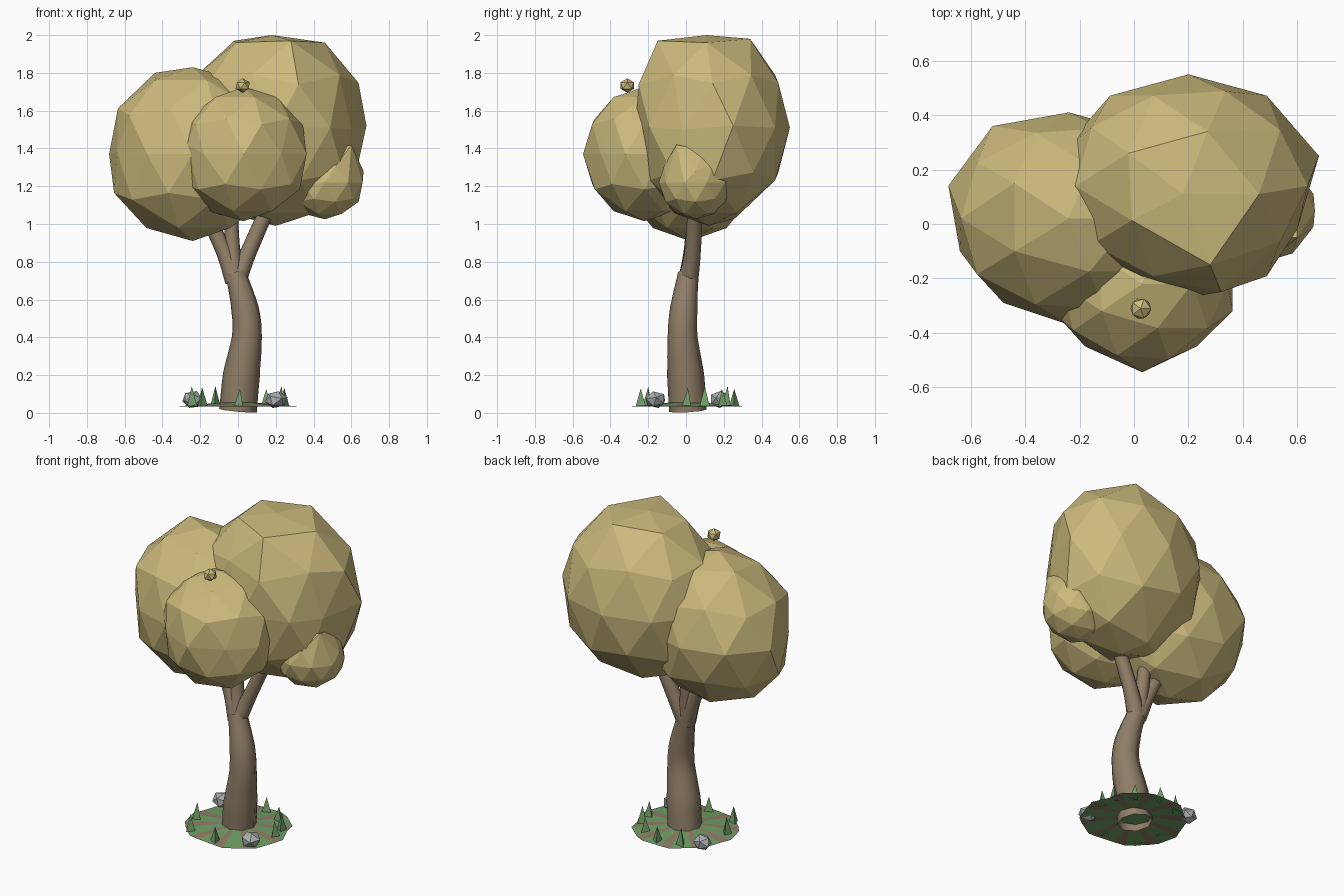
import bpy, bmesh, math, random
from mathutils import Vector, Matrix, Euler

if "Cube" in bpy.data.objects:
    bpy.data.objects.remove(bpy.data.objects["Cube"])

random.seed(4)


def material(name, rgb):
    m = bpy.data.materials.new(name)
    m.diffuse_color = (*rgb, 1)
    m.use_nodes = True
    m.node_tree.nodes["Principled BSDF"].inputs["Base Color"].default_value = m.diffuse_color
    return m


LEAF = material("straw leaf", (0.605, 0.495, 0.205))
BARK = material("brown bark", (0.28, 0.21, 0.135))
GRASS = material("grass green", (0.165, 0.35, 0.135))
STONE = material("stone grey", (0.40, 0.43, 0.42))


def finish(name, bm, *mats):
    bmesh.ops.recalc_face_normals(bm, faces=bm.faces)
    me = bpy.data.meshes.new(name)
    bm.to_mesh(me)
    bm.free()
    for m in mats:
        me.materials.append(m)
    ob = bpy.data.objects.new(name, me)
    bpy.context.collection.objects.link(ob)
    return ob


def blob(name, centre, radii, mat, subdiv=2, rot=(0, 0, 0), pulls=(), jitter=0.0):
    """Faceted ellipsoid; each pull drags its nearest corner to a new place."""
    bm = bmesh.new()
    bmesh.ops.create_icosphere(bm, subdivisions=subdiv, radius=1,
                               matrix=Euler(rot).to_matrix().to_4x4())
    for v in bm.verts:
        v.co *= 1 + random.uniform(-jitter, jitter)
        v.co = Vector(c + r * p for c, r, p in zip(centre, radii, v.co))
    rest = [(v, v.co.copy()) for v in bm.verts]
    for p in pulls:
        p = Vector(p)
        min(rest, key=lambda e: (e[1] - p).length)[0].co = p
    return finish(name, bm, mat)


def tube(name, path, radii, sides=8, steps=4):
    """Tapered smooth open tube through points."""
    pts = [Vector(p) for p in path]
    ext = [2 * pts[0] - pts[1]] + pts + [2 * pts[-1] - pts[-2]]
    line, rad = [], []
    for i in range(len(pts) - 1):
        p0, p1, p2, p3 = ext[i:i + 4]
        for s in range(steps):
            t = s / steps
            line.append(0.5 * (2 * p1 + (p2 - p0) * t + (2 * p0 - 5 * p1 + 4 * p2 - p3) * t ** 2
                               + (3 * p1 - p0 - 3 * p2 + p3) * t ** 3))
            rad.append(radii[i] * (1 - t) + radii[i + 1] * t)
    line.append(pts[-1])
    rad.append(radii[-1])
    bm = bmesh.new()
    rings = []
    for i, (p, r) in enumerate(zip(line, rad)):
        d = (line[min(i + 1, len(line) - 1)] - line[max(i - 1, 0)]).normalized()
        q = Vector((0, 0, 1)).rotation_difference(d)
        rings.append([bm.verts.new(p + q @ Vector((r * math.cos(a), r * math.sin(a), 0)))
                      for a in (math.tau * k / sides for k in range(sides))])
    for a, b in zip(rings, rings[1:]):
        for k in range(sides):
            n = (k + 1) % sides
            bm.faces.new((a[k], a[n], b[n], b[k]))
    ob = finish(name, bm, BARK)
    bpy.ops.object.select_all(action='DESELECT')
    bpy.context.view_layer.objects.active = ob
    ob.select_set(True)
    bpy.ops.object.shade_smooth_by_angle(angle=math.radians(60))
    return ob


# Trunk and branches
tube("trunk", [(0, 0.01, 0.012), (0.018, -0.002, 0.2), (0.047, -0.018, 0.4),
               (0.037, -0.012, 0.55), (-0.012, 0.012, 0.74)],
     [0.1, 0.098, 0.079, 0.073, 0.054])
tube("left_branch", [(-0.015, 0.012, 0.7), (-0.072, 0.03, 0.85), (-0.17, 0.045, 1.06)],
     [0.054, 0.043, 0.038])
tube("middle_branch", [(-0.015, 0.012, 0.7), (-0.03, 0.035, 0.88), (-0.04, 0.055, 1.1)],
     [0.052, 0.04, 0.036])
tube("right_branch", [(-0.008, 0.012, 0.7), (0.055, 0.035, 0.85), (0.165, 0.05, 1.1)],
     [0.053, 0.043, 0.04])

# Crown
blob("large_crown", (0.2, 0.14, 1.51), (0.49, 0.41, 0.53), LEAF, pulls=[
    (0.18, 0.11, 2.0), (0.46, 0.11, 1.96), (0.27, 0.34, 1.98), (-0.02, 0.26, 1.97),
    (0.28, -0.15, 1.97), (0.32, -0.25, 1.74), (0.6, -0.02, 1.5), (0.68, 0.25, 1.52),
    (0.12, 0.26, 1.03), (0.2, 0.12, 0.99)])
blob("left_crown", (-0.24, 0.02, 1.37), (0.465, 0.39, 0.46), LEAF, pulls=[
    (-0.44, 0.15, 1.8), (-0.64, -0.1, 1.38), (-0.48, -0.29, 1.37), (-0.52, 0.36, 1.38)])
blob("front_crown", (0.03, -0.22, 1.37), (0.35, 0.325, 0.355), LEAF, pulls=[
    (0.23, -0.45, 1.37), (-0.18, -0.45, 1.37), (-0.27, -0.35, 1.42)])
blob("small_crown", (0.46, 0.05, 1.22), (0.21, 0.195, 0.195), LEAF, pulls=[
    (0.6, -0.05, 1.42), (0.59, 0.09, 1.39), (0.47, 0.05, 1.41), (0.665, 0.05, 1.28)])
blob("top_bud", (0.025, -0.311, 1.733), (0.042, 0.042, 0.038), LEAF, 1)

# Ground disc: wide grass fans alternating with narrow earth fans
bm = bmesh.new()
COUNT = 10
inner, outer = [], []
for k in range(COUNT):
    for off in (0, 0.64):
        a = math.tau * (k + off) / COUNT
        r = random.uniform(0.28, 0.315)
        inner.append(bm.verts.new((0.085 * math.cos(a), 0.085 * math.sin(a), 0.055)))
        outer.append(bm.verts.new((r * math.cos(a), r * math.sin(a), 0.035)))
for k in range(2 * COUNT):
    n = (k + 1) % (2 * COUNT)
    f = bm.faces.new((inner[k], outer[k], outer[n], inner[n]))
    f.material_index = k % 2
bm.faces.new(inner)
finish("ground_disc", bm, GRASS, BARK)

# Grass blades
blades = [(0.01, -0.24), (0.245, 0.01), (-0.245, -0.05), (-0.19, -0.2),
          (0.15, 0.19), (0.23, 0.1), (-0.12, 0.22), (0.02, 0.255)]
for i, (x, y) in enumerate(blades):
    h = random.uniform(0.09, 0.11)
    bm = bmesh.new()
    bmesh.ops.create_cone(bm, cap_ends=True, segments=3, radius1=0.031, radius2=0,
                          depth=h, matrix=Matrix.Translation((x, y, 0.036 + h / 2))
                          @ Matrix.Rotation(math.atan2(y, x) + math.pi, 4, 'Z'))
    finish(f"grass_blade_{i + 1}", bm, GRASS)

# Stones
blob("front_stone", (0.2, -0.16, 0.07), (0.062, 0.058, 0.047), STONE, 1, (0.3, 0.2, 0.2), jitter=0.06)
blob("back_stone", (-0.24, 0.18, 0.07), (0.058, 0.054, 0.047), STONE, 1, (0.2, 0.3, 0.8), jitter=0.06)
